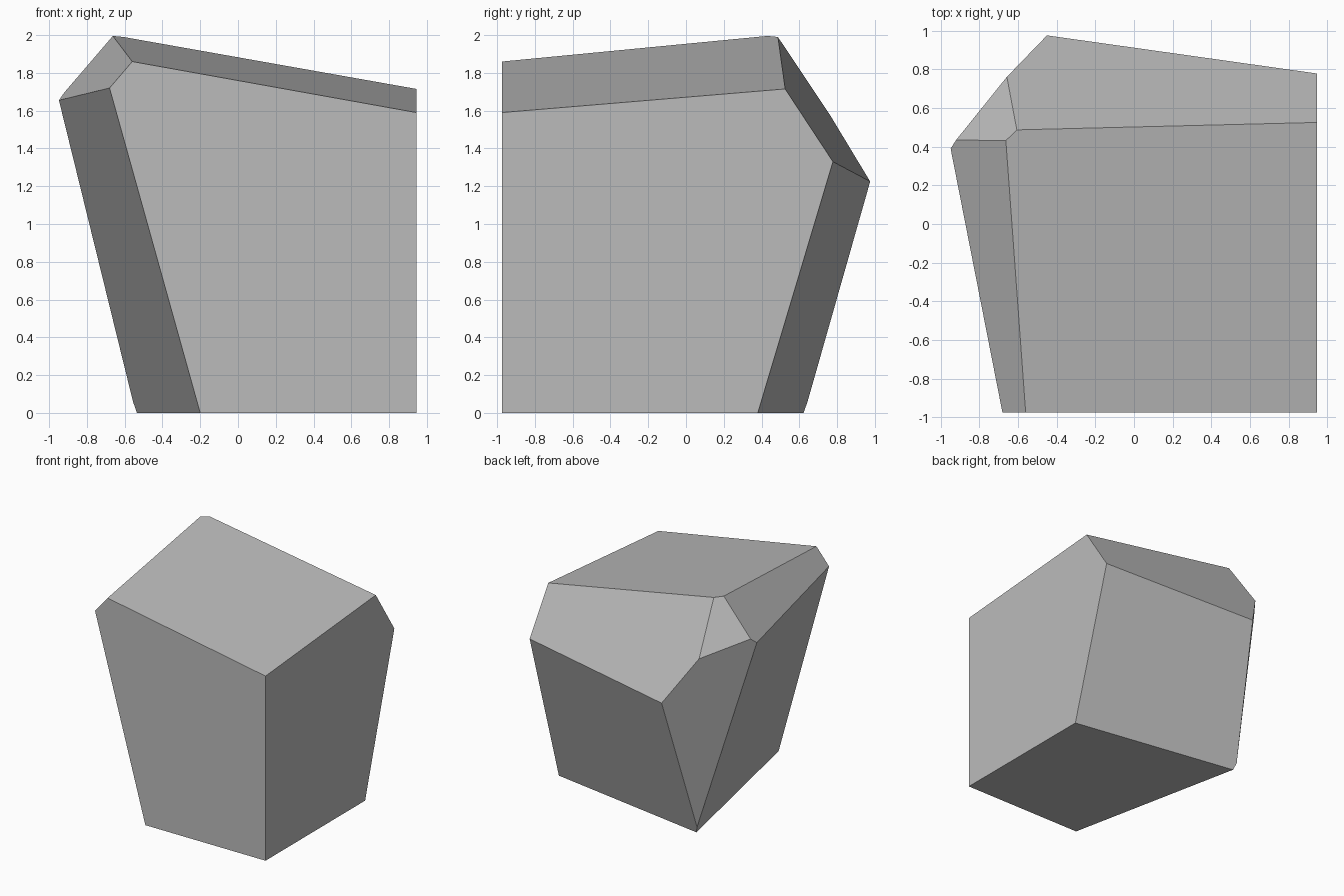
import bpy
import bmesh
from mathutils import Vector

default = bpy.data.objects.get("Cube")
if default:
    bpy.data.objects.remove(default, do_unlink=True)

# Plain grey stone
stone = bpy.data.materials.new("stone_grey")
stone.use_nodes = True
grey = (0.5, 0.5, 0.5, 1.0)
stone.diffuse_color = grey
stone.node_tree.nodes["Principled BSDF"].inputs["Base Color"].default_value = grey

CENTRE = Vector((0, 0, 1))
FRONT, LEFT = -0.975, 0.945


def slice_off(bm, a, b, c):
    """Cut the block along the plane through three points, keep the centre."""
    a, b, c = Vector(a), Vector(b), Vector(c)
    normal = (b - a).cross(c - a).normalized()
    if normal.dot(CENTRE - a) > 0:
        normal.negate()
    cut = bmesh.ops.bisect_plane(
        bm, geom=bm.verts[:] + bm.edges[:] + bm.faces[:],
        plane_co=a, plane_no=normal, clear_outer=True)
    rim = [e for e in cut["geom_cut"] if isinstance(e, bmesh.types.BMEdge)]
    bmesh.ops.contextual_create(bm, geom=rim)


# Oversized block, already flush at the base, front and left side
bm = bmesh.new()
bmesh.ops.create_cube(bm, size=4)
bmesh.ops.translate(bm, verts=bm.verts, vec=(LEFT - 2, FRONT + 2, 2))

# Sloping top
slice_off(bm, (-0.56, FRONT, 1.86), (LEFT, FRONT, 1.59), (LEFT, 0.525, 1.715))
# Leaning right side and its upper chamfer
slice_off(bm, (-0.68, FRONT, 1.72), (-0.2, FRONT, 0), (-0.948, 0.39, 1.655))
slice_off(bm, (-0.56, FRONT, 1.86), (-0.68, FRONT, 1.72), (-0.948, 0.39, 1.655))
# Leaning back and its upper chamfer
slice_off(bm, (LEFT, 0.38, 0), (LEFT, 0.778, 1.33), (-0.45, 0.975, 1.225))
slice_off(bm, (LEFT, 0.525, 1.715), (LEFT, 0.778, 1.33), (-0.45, 0.975, 1.225))
# Clipped back right corner, lower and upper
slice_off(bm, (-0.948, 0.39, 1.655), (-0.45, 0.975, 1.225), (-0.557, 0.642, 0.06))
slice_off(bm, (-0.66, 0.43, 2.0), (-0.91, 0.44, 1.7), (-0.65, 0.775, 1.57))

bmesh.ops.recalc_face_normals(bm, faces=bm.faces)
mesh = bpy.data.meshes.new("stone_block")
bm.to_mesh(mesh)
bm.free()
mesh.materials.append(stone)
block = bpy.data.objects.new("stone_block", mesh)
bpy.context.collection.objects.link(block)
